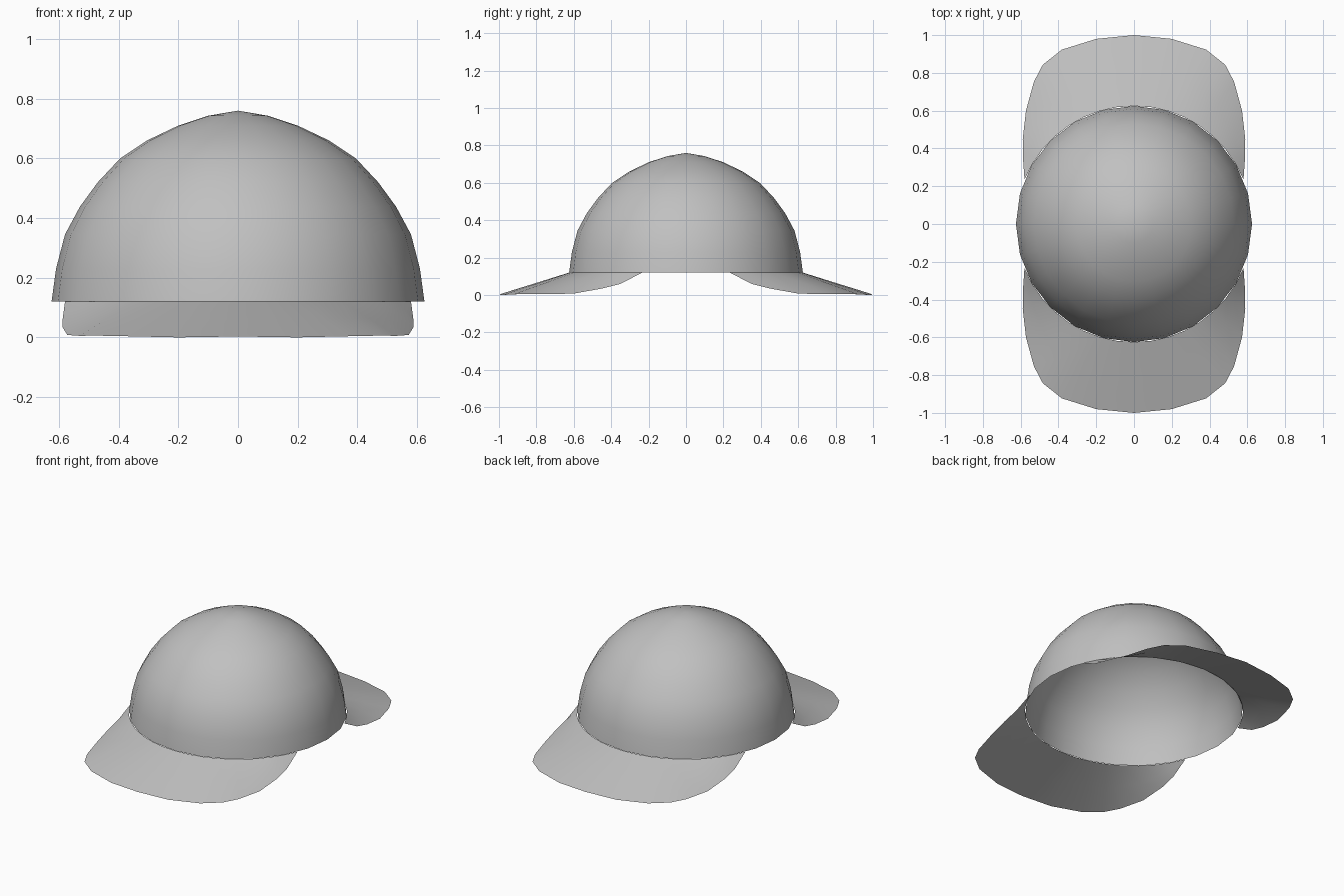
import bpy, bmesh, math

if "Cube" in bpy.data.objects:
    bpy.data.objects.remove(bpy.data.objects["Cube"])

RIM_Z = 0.12
RIM_R = 0.625

cloth = bpy.data.materials.new("grey cloth")
cloth.use_nodes = True
GREY = (0.53, 0.53, 0.53, 1)
cloth.diffuse_color = GREY
cloth.node_tree.nodes["Principled BSDF"].inputs["Base Color"].default_value = GREY


def finish(bm, name, up):
    """Turn a bmesh into a smooth object whose faces point up or outward."""
    bmesh.ops.remove_doubles(bm, verts=bm.verts, dist=0.0005)
    bm.normal_update()
    flip = [f for f in bm.faces if up(f) < 0]
    bmesh.ops.reverse_faces(bm, faces=flip)
    mesh = bpy.data.meshes.new(name)
    bm.to_mesh(mesh)
    bm.free()
    mesh.materials.append(cloth)
    obj = bpy.data.objects.new(name, mesh)
    bpy.context.collection.objects.link(obj)
    bpy.ops.object.select_all(action="DESELECT")
    obj.select_set(True)
    bpy.context.view_layer.objects.active = obj
    bpy.ops.object.shade_smooth_by_angle(angle=math.radians(40))
    return obj


def skin(bm, rows):
    """Join neighbouring rows of points with quads."""
    grid = [[bm.verts.new(p) for p in row] for row in rows]
    for a, b in zip(grid, grid[1:]):
        for i in range(len(a) - 1):
            bm.faces.new((a[i], a[i + 1], b[i + 1], b[i]))


# Crown: an open dome with a slightly peaked top
PROFILE = [(RIM_R, RIM_Z), (0.61, 0.23), (0.58, 0.345), (0.53, 0.438),
           (0.47, 0.52), (0.395, 0.60), (0.305, 0.66), (0.2, 0.71), (0.1, 0.743)]
SEGMENTS = 24
bm = bmesh.new()
turns = [2 * math.pi * i / SEGMENTS for i in range(SEGMENTS + 1)]
skin(bm, [[(r * math.cos(t), r * math.sin(t), z) for t in turns] for r, z in PROFILE])
bmesh.ops.remove_doubles(bm, verts=bm.verts, dist=0.0005)
apex = bm.verts.new((0, 0, 0.76))
top = [e for e in bm.edges if all(v.co.z > 0.74 for v in e.verts)]
for e in top:
    bm.faces.new((e.verts[0], e.verts[1], apex))
finish(bm, "crown", lambda f: f.normal.dot(f.calc_center_median()))

# Brims: sheets sloping from the crown rim to a rounded outer edge
HALF_EDGE = [(0.58, 0.235, RIM_Z), (0.588, 0.35, 0.06), (0.589, 0.45, 0.035),
             (0.572, 0.60, 0.008), (0.53, 0.753, 0.005), (0.483, 0.843, 0.006),
             (0.382, 0.923, 0.004), (0.2, 0.98, 0.0), (0, 1, 0.003)]
outer = HALF_EDGE + [(-x, y, z) for x, y, z in reversed(HALF_EDGE[:-1])]
start = math.atan2(HALF_EDGE[0][1], HALF_EDGE[0][0])
count = len(outer)
angles = [start + (math.pi - 2 * start) * i / (count - 1) for i in range(count)]
inner = [(RIM_R * math.cos(a), RIM_R * math.sin(a), RIM_Z) for a in angles]
middle = [tuple((p + q) / 2 for p, q in zip(a, b)) for a, b in zip(inner, outer)]

for name, side in (("front_brim", -1), ("back_brim", 1)):
    bm = bmesh.new()
    skin(bm, [[(x, side * y, z) for x, y, z in row] for row in (inner, middle, outer)])
    finish(bm, name, lambda f: f.normal.z)
